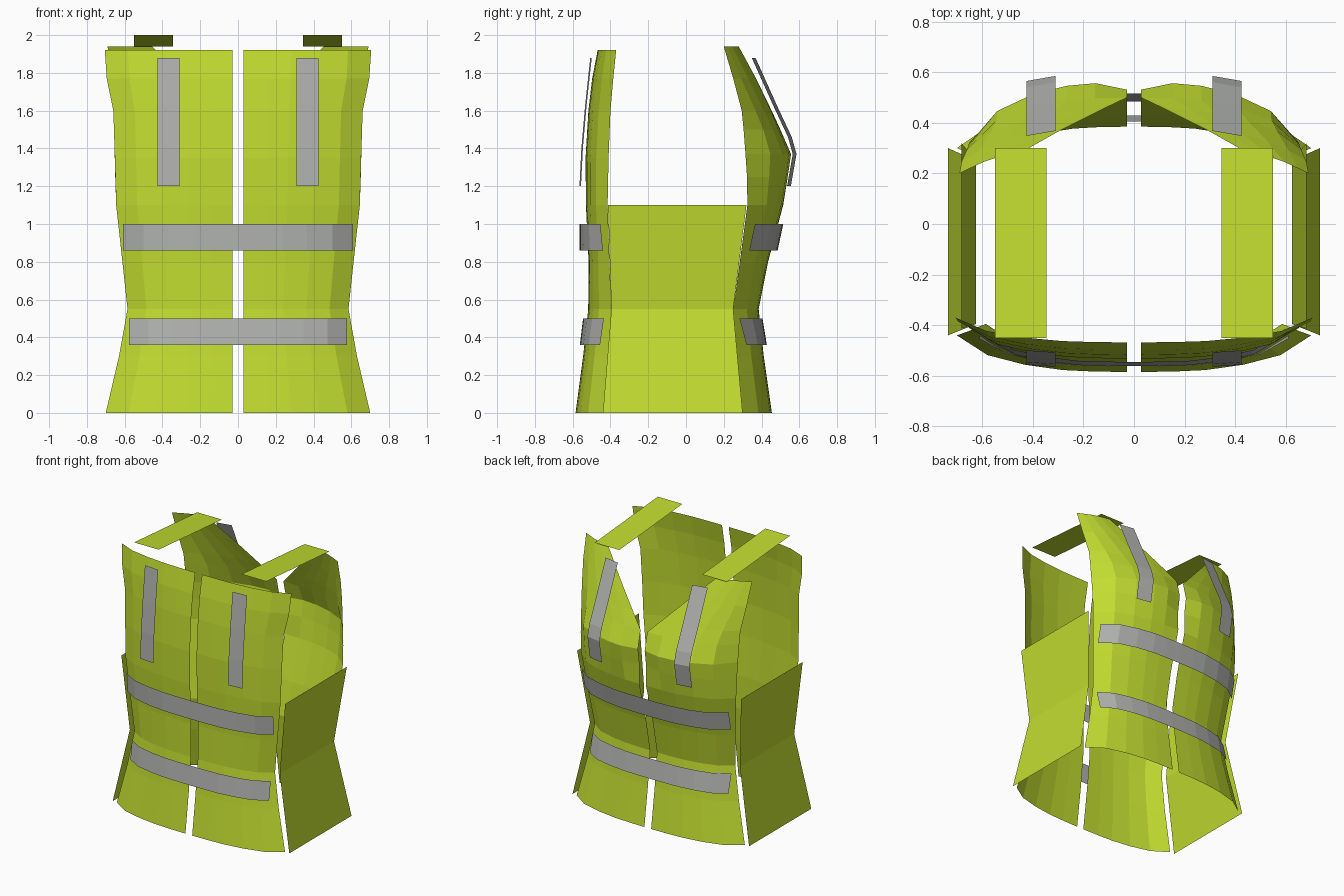
import bpy

if "Cube" in bpy.data.objects:
    bpy.data.objects.remove(bpy.data.objects["Cube"])


def material(name, rgb):
    m = bpy.data.materials.new(name)
    m.diffuse_color = (*rgb, 1)
    m.use_nodes = True
    m.node_tree.nodes["Principled BSDF"].inputs["Base Color"].default_value = m.diffuse_color
    return m


LIME = material("lime fabric", (0.54, 0.72, 0.03))
GREY = material("reflective grey", (0.44, 0.45, 0.43))


def sheet(name, rows, mat, flip=False):
    """Open flat-shaded surface through equal-length rows of points."""
    n = len(rows[0])
    faces = []
    for i in range(len(rows) - 1):
        for j in range(n - 1):
            f = (i * n + j, i * n + j + 1, (i + 1) * n + j + 1, (i + 1) * n + j)
            faces.append(f[::-1] if flip else f)
    me = bpy.data.meshes.new(name)
    me.from_pydata([p for r in rows for p in r], [], faces)
    me.materials.append(mat)
    ob = bpy.data.objects.new(name, me)
    bpy.context.collection.objects.link(ob)


def pair(name, rows, mat, flip=False):
    """Right part and its mirror image."""
    sheet(name + "_right", rows, mat, flip)
    sheet(name + "_left", [[(-x, y, z) for x, y, z in r] for r in rows], mat, not flip)


# Cross-section falloff from centre (1) to side edge (0)
CURVE = [(0, 1), (0.2, 0.99), (0.38, 0.96), (0.6, 0.82), (0.82, 0.56), (1, 0)]


def falloff(u):
    for (a, fa), (b, fb) in zip(CURVE, CURVE[1:]):
        if u <= b:
            return fa + (fb - fa) * (u - a) / (b - a)
    return 0


def section(z, x_out, y_edge, y_mid, x_in=0.028, dip=0.0):
    row = []
    for u, _ in CURVE:
        x = x_in + (x_out - x_in) * u
        y = y_edge + (y_mid - y_edge) * falloff(x / x_out)
        row.append((x, y - dip * max(0, 1 - x / 0.15), z))
    return row


# Front panels: height, side x, side y, centre y
front = [(0, 0.70, -0.44, -0.585), (0.3, 0.63, -0.415, -0.545),
         (0.55, 0.585, -0.395, -0.518), (0.8, 0.612, -0.405, -0.516),
         (1.1, 0.645, -0.415, -0.53), (1.35, 0.652, -0.41, -0.532),
         (1.6, 0.66, -0.40, -0.517), (1.77, 0.695, -0.385, -0.497),
         (1.92, 0.705, -0.37, -0.468)]
pair("front_panel", [section(*r) for r in front], LIME)

# Back panels with bulge and V-shaped neckline
back = [(0, 0.70, 0.30, 0.455), (0.3, 0.63, 0.27, 0.412),
        (0.55, 0.585, 0.25, 0.385), (0.8, 0.612, 0.285, 0.435),
        (1.1, 0.645, 0.325, 0.515), (1.25, 0.65, 0.323, 0.542),
        (1.37, 0.653, 0.315, 0.56), (1.5, 0.656, 0.305, 0.50),
        (1.6, 0.66, 0.295, 0.455), (1.77, 0.68, 0.25, 0.38),
        (1.94, 0.69, 0.20, 0.305)]
rows = []
for z, xo, ye, yc in back:
    neck = 0.028 + max(0, z - 1.5) / 0.44 * 0.425
    rows.append(section(z, xo, ye, yc, neck, 0.035 if 1.2 < z < 1.4 else 0.0))
pair("back_panel", rows, LIME, True)

# Side panels
side = [(0, 0.735, -0.44, 0.30), (0.55, 0.624, -0.395, 0.25), (1.1, 0.682, -0.413, 0.32)]
pair("side_panel", [[(x, a, z), (x, b, z)] for z, x, a, b in side], LIME)

# Shoulder straps
pair("shoulder_strap", [[(0.345, -0.45, 2.0), (0.55, -0.45, 2.0)],
                        [(0.345, 0.30, 1.94), (0.55, 0.30, 1.94)]], LIME)


# Horizontal reflective bands, continuous across the centre gap
def band(name, levels, flip):
    out = []
    for level in levels:
        half = section(*level, x_in=0)
        out.append([(-x, y, z) for x, y, z in half[:0:-1]] + half)
    sheet(name, out, GREY, flip)


band("front_lower_band", [(0.36, 0.577, -0.455, -0.562), (0.5, 0.577, -0.435, -0.545)], False)
band("front_upper_band", [(0.86, 0.61, -0.44, -0.563), (1.0, 0.61, -0.453, -0.563)], False)
band("back_lower_band", [(0.36, 0.577, 0.32, 0.428), (0.5, 0.577, 0.283, 0.405)], True)
band("back_upper_band", [(0.86, 0.61, 0.335, 0.485), (1.0, 0.61, 0.365, 0.515)], True)

# Vertical reflective strips
front_line = [(-0.56, 1.2), (-0.55, 1.4), (-0.53, 1.63), (-0.503, 1.88)]
pair("front_strip", [[(0.31, y - 0.004, z), (0.425, y + 0.004, z)] for y, z in front_line], GREY)
back_line = [(0.545, 1.2), (0.575, 1.37), (0.55, 1.46), (0.475, 1.62), (0.358, 1.88)]
pair("back_strip", [[(0.31, y + 0.01, z), (0.425, y - 0.01, z)] for y, z in back_line], GREY, True)
